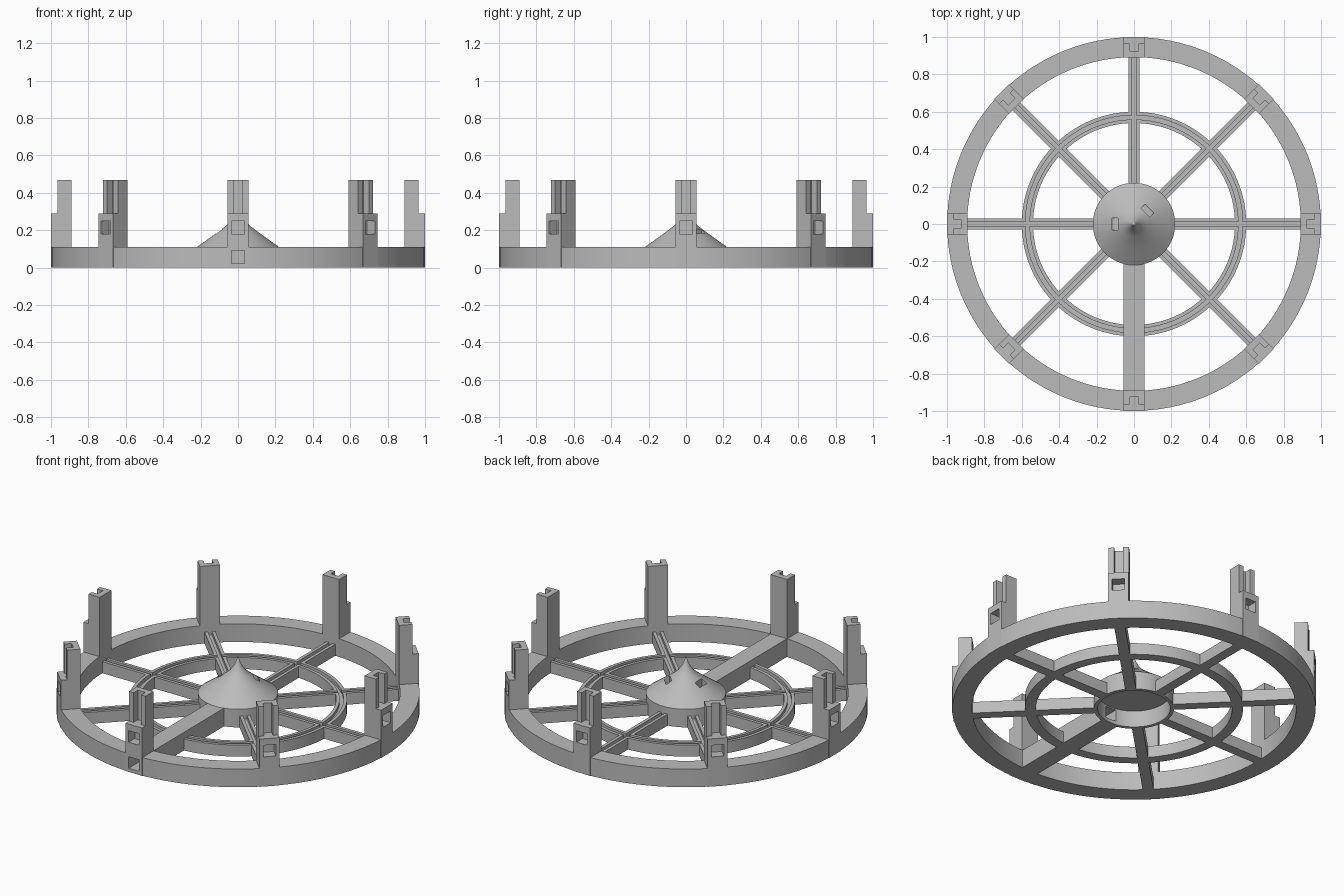
import bpy, bmesh, math
from mathutils import Matrix, Vector

default_cube = bpy.data.objects.get("Cube")
if default_cube:
    bpy.data.objects.remove(default_cube)

grey = bpy.data.materials.new("plain grey")
grey.use_nodes = True
GREY = (0.5, 0.5, 0.5, 1)
grey.diffuse_color = GREY
grey.node_tree.nodes["Principled BSDF"].inputs["Base Color"].default_value = GREY

FRONT = -90
ALL = range(0, 360, 45)
SPOKES = [a for a in ALL if a != FRONT % 360]


def finish(name, bm):
    bmesh.ops.recalc_face_normals(bm, faces=bm.faces)
    mesh = bpy.data.meshes.new(name)
    bm.to_mesh(mesh)
    bm.free()
    mesh.materials.append(grey)
    obj = bpy.data.objects.new(name, mesh)
    bpy.context.collection.objects.link(obj)
    return obj


def bars(name, angles, r0, r1, width, z0, z1):
    """Boxes from radius r0 to r1, repeated at the given angles."""
    bm = bmesh.new()
    for angle in angles:
        place = (Matrix.Rotation(math.radians(angle), 4, "Z")
                 @ Matrix.Translation(((r0 + r1) / 2, 0, (z0 + z1) / 2))
                 @ Matrix.Diagonal((r1 - r0, width, z1 - z0, 1)))
        bmesh.ops.create_cube(bm, size=1, matrix=place)
    return finish(name, bm)


def lathe(name, profile, steps=128):
    """Closed (radius, height) profile turned around z."""
    bm = bmesh.new()
    verts = [bm.verts.new((r, 0, z)) for r, z in profile]
    edges = [bm.edges.new((verts[i - 1], v)) for i, v in enumerate(verts)]
    bmesh.ops.spin(bm, geom=verts + edges, cent=(0, 0, 0), axis=(0, 0, 1),
                   angle=math.tau, steps=steps, use_merge=True)
    bmesh.ops.remove_doubles(bm, verts=bm.verts, dist=1e-5)
    return finish(name, bm)


def tube(name, r0, r1, z0, z1):
    return lathe(name, [(r0, z0), (r1, z0), (r1, z1), (r0, z1)])


def cut(obj, *cutters):
    bpy.context.view_layer.objects.active = obj
    for cutter in cutters:
        mod = obj.modifiers.new("cut", "BOOLEAN")
        mod.operation = "DIFFERENCE"
        mod.solver = "EXACT"
        mod.object = cutter
        bpy.ops.object.modifier_apply(modifier=mod.name)


# Rings, spokes and the wide front duct
outer_ring = tube("outer_ring", 0.892, 0.999, 0, 0.11)
middle_ring = tube("middle_ring", 0.54, 0.6, 0, 0.07)
spokes = bars("spokes", SPOKES, 0.21, 0.9, 0.06, 0, 0.07)
front_duct = bars("front_duct", [FRONT], 0.21, 0.9, 0.11, 0, 0.11)

# Hollow hub under a pointed cap
hub = lathe("hub", [(0.2, 0), (0.22, 0), (0.22, 0.11), (0.14, 0.167),
                    (0.07, 0.219), (0.045, 0.243), (0.025, 0.27), (0.01, 0.302),
                    (0, 0.33), (0, 0.1), (0.2, 0.1)])

# Posts: full block below, thinner channelled upright above
posts = bars("posts", ALL, 0.89, 1.0, 0.112, 0, 0.47)

# Cutters
cutters = {
    "spoke_groove": bars("spoke_groove", SPOKES, 0.15, 0.95, 0.022, 0.05, 0.1),
    "ring_groove": tube("ring_groove", 0.559, 0.581, 0.05, 0.1),
    "ring_gap": bars("ring_gap", [FRONT], 0.5, 0.7, 0.1, -0.1, 0.2),
    "post_step": bars("post_step", ALL, 0.965, 1.1, 0.2, 0.29, 0.6),
    "post_channel": bars("post_channel", ALL, 0.925, 1.1, 0.05, 0.29, 0.6),
    "post_window": bars("post_window", ALL, 0.94, 1.1, 0.07, 0.18, 0.25),
    "tunnel": bars("tunnel", [FRONT], 0.12, 1.1, 0.07, 0.022, 0.092),
    "cap_slots": bars("cap_slots", [45, 180], 0.086, 0.117, 0.066, 0.16, 0.4),
}
c = cutters
cut(spokes, c["spoke_groove"], c["ring_groove"])
cut(middle_ring, c["spoke_groove"], c["ring_gap"], c["ring_groove"])
cut(posts, c["post_step"], c["post_channel"], c["post_window"], c["tunnel"])
cut(outer_ring, c["tunnel"])
cut(front_duct, c["tunnel"])
cut(hub, c["tunnel"], c["cap_slots"])
for cutter in cutters.values():
    bpy.data.objects.remove(cutter)

# Smooth round parts, crisp edges
for obj in (outer_ring, middle_ring, hub):
    bpy.ops.object.select_all(action="DESELECT")
    obj.select_set(True)
    bpy.context.view_layer.objects.active = obj
    bpy.ops.object.shade_smooth_by_angle(angle=math.radians(30))
